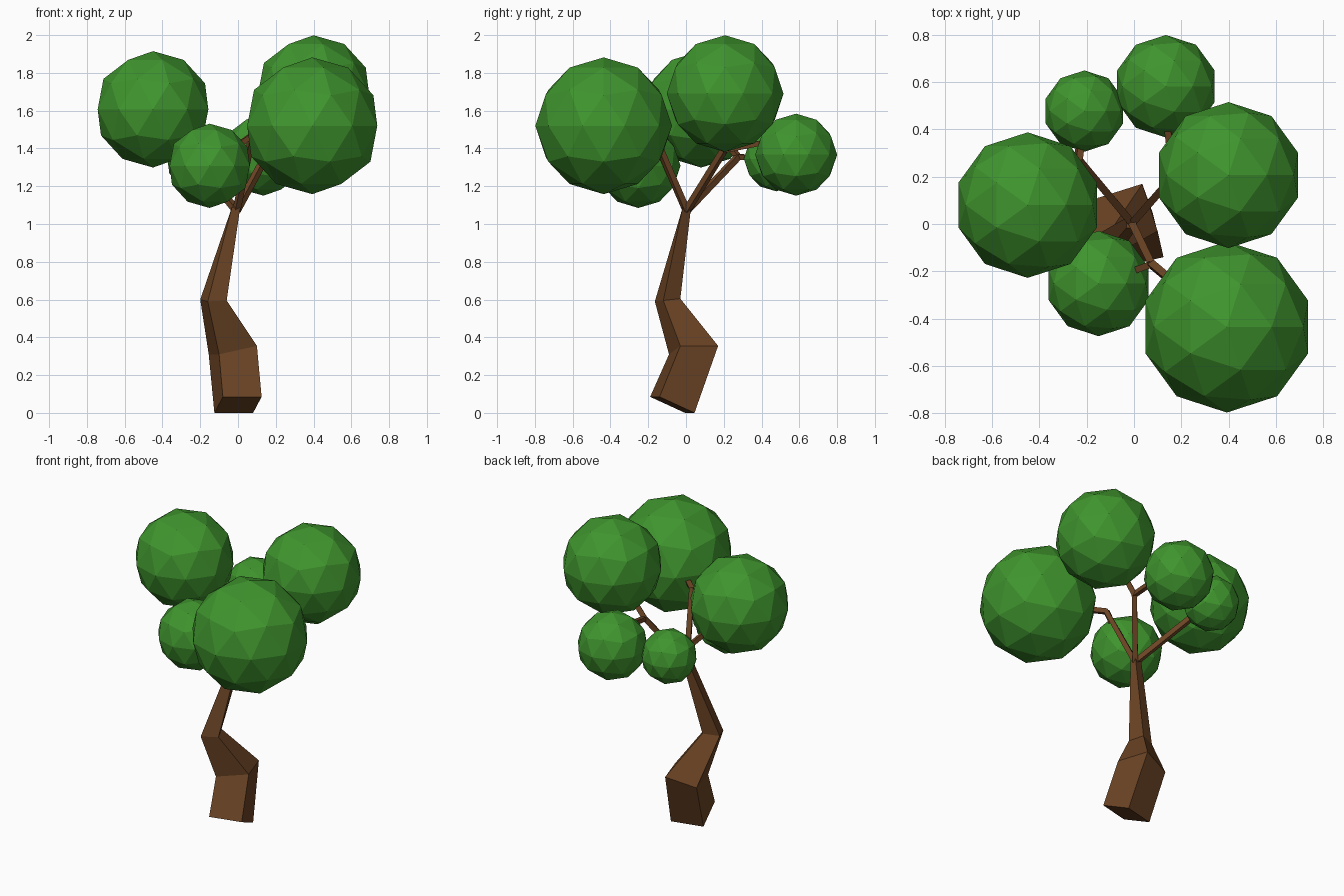
import bpy
import bmesh
from mathutils import Vector

if "Cube" in bpy.data.objects:
    bpy.data.objects.remove(bpy.data.objects["Cube"])


def material(name, rgb):
    m = bpy.data.materials.new(name)
    m.diffuse_color = (*rgb, 1)
    m.use_nodes = True
    m.node_tree.nodes["Principled BSDF"].inputs["Base Color"].default_value = m.diffuse_color
    return m


BARK = material("bark", (0.15, 0.058, 0.018))
LEAF = material("leaf", (0.05, 0.30, 0.027))


def finish(name, bm, mat):
    bmesh.ops.recalc_face_normals(bm, faces=bm.faces)
    mesh = bpy.data.meshes.new(name)
    bm.to_mesh(mesh)
    bm.free()
    mesh.materials.append(mat)
    bpy.context.collection.objects.link(bpy.data.objects.new(name, mesh))


def loft(name, rings):
    """Skin four-sided rings into a closed tube."""
    bm = bmesh.new()
    rows = [[bm.verts.new(p) for p in ring] for ring in rings]
    for a, b in zip(rows, rows[1:]):
        for i in range(4):
            j = (i + 1) % 4
            bm.faces.new((a[i], a[j], b[j], b[i]))
    bm.faces.new(rows[0][::-1])
    bm.faces.new(rows[-1])
    finish(name, bm, BARK)


def branch(name, path, half):
    """Square tube following a path."""
    pts = [Vector(p) for p in path]
    side = None
    rings = []
    for i, p in enumerate(pts):
        d = (pts[min(i + 1, len(pts) - 1)] - pts[max(i - 1, 0)]).normalized()
        ref = side if side else Vector((0, 0, 1)).cross(d)
        side = (ref - d * ref.dot(d)).normalized()
        up = d.cross(side)
        rings.append([p + half * (side * s + up * u)
                      for s, u in ((-1, -1), (1, -1), (1, 1), (-1, 1))])
    loft(name, rings)


# Crooked trunk: front-left, front-right, back-right, back-left corners
h = 0.022
loft("trunk", [
    [(-.08, -.19, .085), (.125, -.14, .085), (.08, .045, 0), (-.125, -.005, 0)],
    [(-.10, -.09, .31), (.10, -.03, .355), (.035, .17, .355), (-.155, .11, .31)],
    [(-.16, -.165, .59), (-.06, -.12, .595), (-.10, -.03, .605), (-.20, -.07, .60)],
    [(-.01 - h, .005 - h, 1.09), (-.01 + h, .005 - h, 1.09),
     (-.01 + h, .005 + h, 1.09), (-.01 - h, .005 + h, 1.09)],
])

# Foliage centres
left, front_right, back_right = (-.45, .08, 1.607), (.393, -.436, 1.52), (.4, .207, 1.69)
front_left, back, back_left = (-.15, -.252, 1.308), (.135, .583, 1.367), (-.21, .478, 1.345)

# Main limbs, each forking into two twigs
hub = (-.008, .003, 1.07)
fork_front, fork_right, fork_left = (.075, -.17, 1.47), (.165, .2, 1.39), (-.235, .275, 1.355)
branch("front_limb", [hub, fork_front, front_right], .016)
branch("front_twig", [fork_front, front_left], .014)
branch("right_limb", [hub, fork_right, back_right], .016)
branch("right_twig", [fork_right, (.135, .46, 1.44)], .014)
branch("left_limb", [hub, fork_left, back_left], .016)
branch("left_twig", [fork_left, left], .014)

# Leaf balls
for name, centre, r in (
        ("left", left, .308), ("front_right", front_right, .362),
        ("back_right", back_right, .309), ("front_left", front_left, .223),
        ("back", back, .217), ("back_left", back_left, .172)):
    bm = bmesh.new()
    bmesh.ops.create_icosphere(bm, subdivisions=2, radius=r)
    bmesh.ops.translate(bm, verts=bm.verts, vec=centre)
    finish("foliage_" + name, bm, LEAF)
